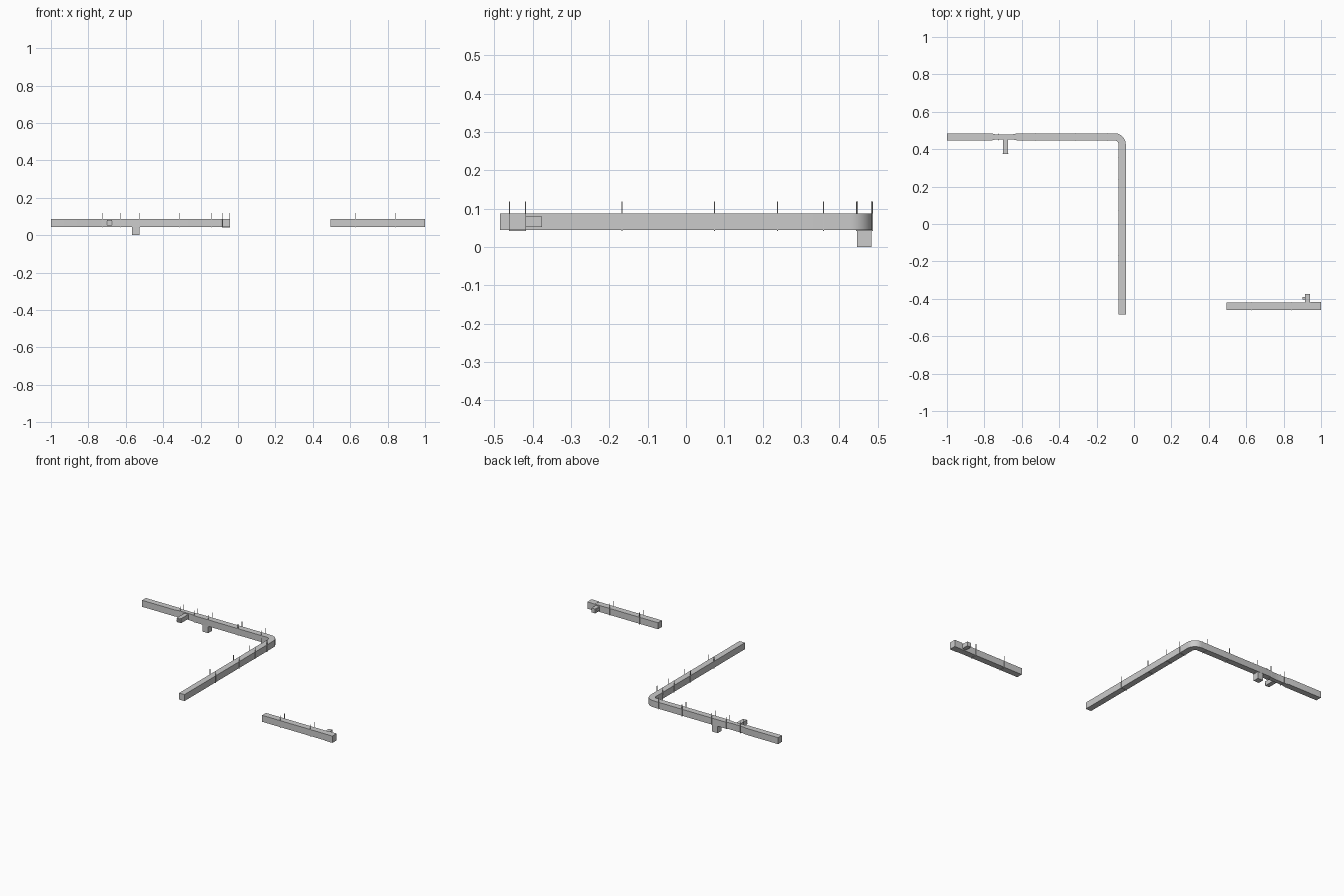
import bpy, bmesh, math

if "Cube" in bpy.data.objects:
    bpy.data.objects.remove(bpy.data.objects["Cube"])

Z0, Z1 = 0.045, 0.087      # duct bottom and top


def make(name, bm):
    bmesh.ops.recalc_face_normals(bm, faces=bm.faces)
    me = bpy.data.meshes.new(name)
    bm.to_mesh(me)
    bm.free()
    ob = bpy.data.objects.new(name, me)
    bpy.context.collection.objects.link(ob)
    return ob


def add_box(bm, x0, x1, y0, y1, z0, z1):
    vs = bmesh.ops.create_cube(bm, size=1)["verts"]
    for v in vs:
        v.co = ((x0 + x1) / 2 + v.co.x * (x1 - x0),
                (y0 + y1) / 2 + v.co.y * (y1 - y0),
                (z0 + z1) / 2 + v.co.z * (z1 - z0))


def box(name, *dims):
    bm = bmesh.new()
    add_box(bm, *dims)
    return make(name, bm)


def duct(name, sides, z0=Z0, z1=Z1):
    """Rectangular duct from pairs of left/right plan points."""
    bm = bmesh.new()
    rings = []
    for (ax, ay), (bx, by) in sides:
        rings.append([bm.verts.new(p) for p in
                      ((ax, ay, z0), (bx, by, z0), (bx, by, z1), (ax, ay, z1))])
    for a, b in zip(rings, rings[1:]):
        for i in range(4):
            j = (i + 1) % 4
            bm.faces.new((a[i], a[j], b[j], b[i]))
    bm.faces.new(rings[0])
    bm.faces.new(rings[-1])
    return make(name, bm)


# Main run: straight, necked section, rounded elbow, long leg
YA, YB, XA, XB = 0.446, 0.485, -0.083, -0.044
path = [((x, YB - n), (x, YA + n)) for x, n in
        ((-1, 0), (-0.765, 0), (-0.74, 0.006), (-0.65, 0.006), (-0.62, 0))]
cx, cy = XA - 0.02, YA - 0.02
for i in range(11):
    a = math.pi / 2 * (1 - i / 10)
    c, s = math.cos(a), math.sin(a)
    path.append(((cx + 0.059 * c, cy + 0.059 * s), (cx + 0.02 * c, cy + 0.02 * s)))
path.append(((XB, -0.485), (XA, -0.485)))
main = duct("main_duct", path)
bpy.context.view_layer.objects.active = main
main.select_set(True)
bpy.ops.object.shade_smooth_by_angle(angle=math.radians(30))

# Side branch with grille and floor drop
box("side_branch", -0.701, -0.673, 0.377, 0.453, 0.052, 0.081)
bm = bmesh.new()
for i in range(6):
    z = 0.054 + i * 0.0047
    add_box(bm, -0.703, -0.671, 0.375, 0.378, z, z + 0.002)
make("branch_grille", bm)
box("drop_branch", -0.566, -0.527, YA, YB - 0.001, 0, Z0)

# Separate short duct with stub
box("short_duct", 0.494, 1.0, -0.459, -0.419, Z0, Z1)
box("short_duct_collar", 0.945, 1.0, -0.461, -0.417, Z0 - 0.001, Z1 + 0.001)
box("short_duct_stub", 0.914, 0.941, -0.42, -0.375, 0.052, 0.08)
box("stub_damper_lever", 0.902, 0.914, -0.404, -0.389, 0.062, 0.07)


# Trapeze hangers: two rods and a cross bar
def hanger(name, x, y, half, along_x):
    bm = bmesh.new()
    t = 0.0013
    for s in (-1, 1):
        px, py = (x, y + s * half) if along_x else (x + s * half, y)
        add_box(bm, px - t, px + t, py - t, py + t, Z0 - 0.003, 0.119)
    hx, hy = (t, half) if along_x else (half, t)
    add_box(bm, x - hx, x + hx, y - hy, y + hy, Z0 - 0.003, Z0)
    make(name, bm)


for x, h in ((-0.727, 0.018), (-0.626, 0.018), (-0.524, 0.0205),
             (-0.312, 0.0205), (-0.144, 0.0205)):
    hanger("main_hanger", x, (YA + YB) / 2, h, True)
for y in (-0.167, 0.074, 0.239, 0.358):
    hanger("leg_hanger", (XA + XB) / 2, y, 0.0205, False)
for x in (0.626, 0.84):
    hanger("short_duct_hanger", x, -0.439, 0.021, True)
